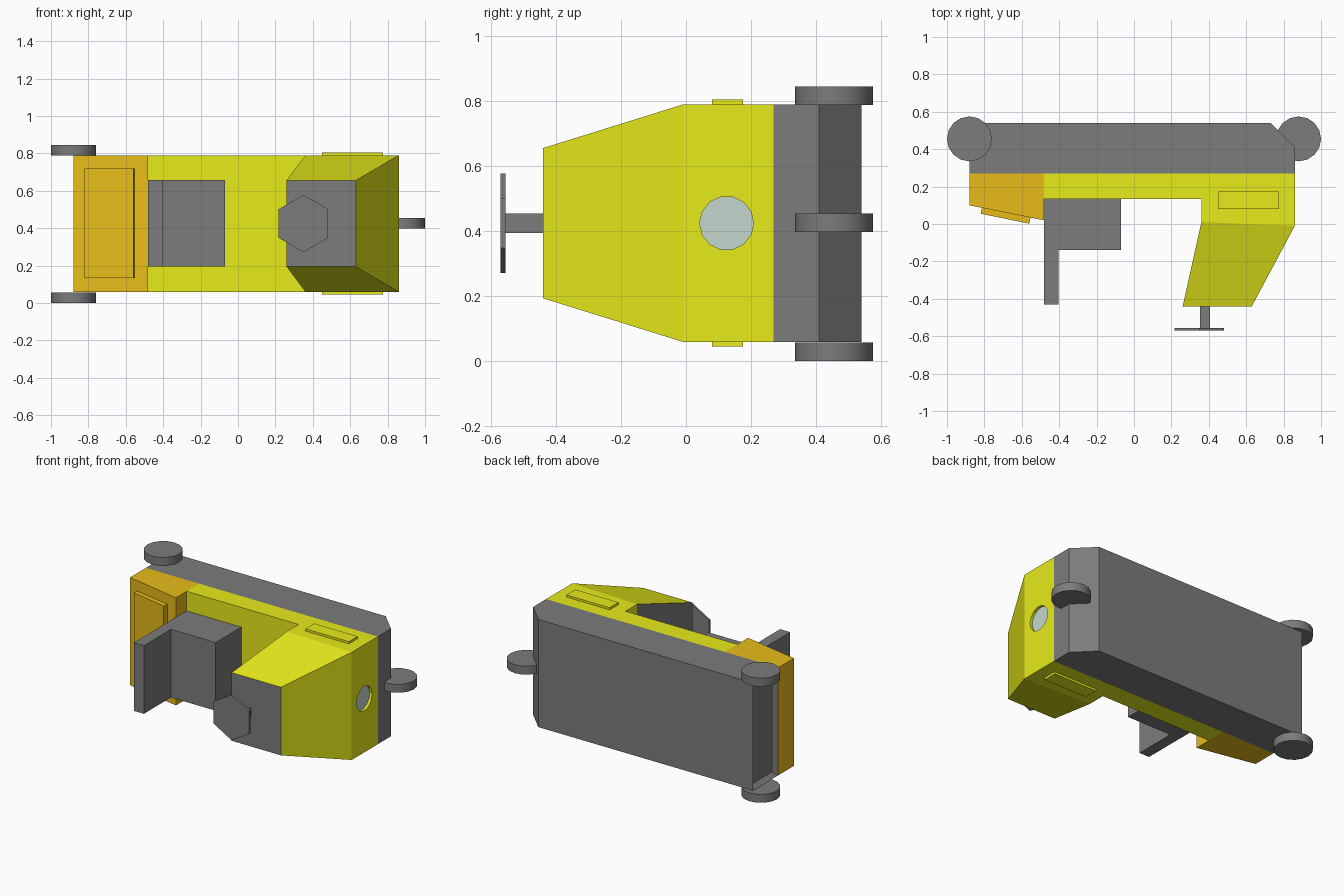
import bpy, bmesh, math
from mathutils import Vector

if "Cube" in bpy.data.objects:
    bpy.data.objects.remove(bpy.data.objects["Cube"])

Z0, Z1, ZC = 0.06, 0.79, 0.425


def material(name, rgb):
    m = bpy.data.materials.new(name)
    m.diffuse_color = (*rgb, 1)
    m.use_nodes = True
    m.node_tree.nodes["Principled BSDF"].inputs["Base Color"].default_value = m.diffuse_color
    return m


YELLOW = material("yellow_paint", (0.8, 0.83, 0.01))
ORANGE = material("orange_paint", (0.8, 0.5, 0.01))
GLASS = material("lamp_glass", (0.55, 0.68, 0.62))
GREY = material("grey", (0.2, 0.2, 0.2))


def finish(name, bm, *mats):
    bmesh.ops.recalc_face_normals(bm, faces=bm.faces)
    me = bpy.data.meshes.new(name)
    bm.to_mesh(me)
    bm.free()
    ob = bpy.data.objects.new(name, me)
    bpy.context.collection.objects.link(ob)
    for m in mats:
        me.materials.append(m)
    return ob


def prism(bm, pts, z0, z1):
    """Extrude an x-y profile along z."""
    f = bm.faces.new([bm.verts.new((x, y, z0)) for x, y in pts])
    new = bmesh.ops.extrude_face_region(bm, geom=[f])["geom"]
    bmesh.ops.translate(bm, vec=(0, 0, z1 - z0),
                        verts=[v for v in new if isinstance(v, bmesh.types.BMVert)])


def profile(name, pts, z0, z1, mat):
    bm = bmesh.new()
    prism(bm, pts, z0, z1)
    return finish(name, bm, mat)


def box(name, x0, x1, y0, y1, z0, z1, mat):
    return profile(name, [(x0, y0), (x1, y0), (x1, y1), (x0, y1)], z0, z1, mat)


def disc(name, centre, r, depth, sides, rot, mat):
    bpy.ops.mesh.primitive_cylinder_add(vertices=sides, radius=r, depth=depth,
                                        location=centre, rotation=rot)
    ob = bpy.context.object
    ob.name = name
    ob.data.materials.append(mat)
    return ob


# Chassis slab with clipped nose and recessed tail panel
bm = bmesh.new()
prism(bm, [(-0.88, 0.27), (0.86, 0.27), (0.86, 0.41), (0.73, 0.54), (-0.88, 0.54)], Z0, Z1)
bmesh.ops.recalc_face_normals(bm, faces=bm.faces)
tail = [f for f in bm.faces if f.normal.x < -0.9]
bmesh.ops.inset_individual(bm, faces=tail, thickness=0.035)
bmesh.ops.translate(bm, verts=tail[0].verts[:], vec=(0.03, 0, 0))
finish("chassis", bm, GREY)

# Floor and lower nose
body = profile("body", [(-0.48, 0.27), (0.86, 0.27), (0.86, -0.01), (0.36, 0.01),
                        (0.36, 0.135), (-0.48, 0.135)], Z0, Z1, YELLOW)

# Tapered cowl with grey dashboard and inner face
bm = bmesh.new()
rings = []
for xa, ya, xb, yb, h in [(0.36, 0.01, 0.86, -0.01, 0.365), (0.26, -0.44, 0.63, -0.44, 0.231)]:
    rings.append([bm.verts.new(p) for p in [(xa, ya, ZC - h), (xb, yb, ZC - h),
                                            (xb, yb, ZC + h), (xa, ya, ZC + h)]])
for i in range(4):
    j = (i + 1) % 4
    f = bm.faces.new((rings[0][i], rings[0][j], rings[1][j], rings[1][i]))
    f.material_index = 1 if i == 3 else 0
bm.faces.new(rings[1]).material_index = 1
finish("cowl", bm, YELLOW, GREY)

# Recessed headlight
side = (0, math.pi / 2, 0)
cutter = disc("lamp_cutter", (0.86, 0.125, ZC), 0.083, 0.05, 14, side, YELLOW)
cutter.hide_render = True
cutter.display_type = 'WIRE'
mod = body.modifiers.new("lamp_hole", 'BOOLEAN')
mod.operation = 'DIFFERENCE'
mod.object = cutter
bpy.context.view_layer.objects.active = body
bpy.ops.object.modifier_apply(modifier=mod.name)
bpy.data.objects.remove(cutter)
disc("headlight", (0.838, 0.125, ZC), 0.083, 0.008, 14, side, GLASS)

# Side trim panels on both flanks
for tag, z0, z1 in [("left", Z1, 0.805), ("right", 0.045, Z0)]:
    box(tag + "_side_panel", 0.45, 0.775, 0.08, 0.175, z0, z1, YELLOW)

# Engine cover under the seat back, with raised hatch
profile("engine_cover", [(-0.88, 0.27), (-0.88, 0.10), (-0.48, 0.02), (-0.48, 0.27)],
        Z0, Z1, ORANGE)
profile("cover_hatch", [(-0.813, 0.087), (-0.82, 0.055), (-0.56, 0.002), (-0.553, 0.035)],
        0.135, 0.72, ORANGE)

# Seat with backrest
profile("seat", [(-0.48, 0.135), (-0.07, 0.135), (-0.07, -0.14), (-0.405, -0.14),
                 (-0.405, -0.43), (-0.48, -0.43)], 0.195, 0.657, GREY)

# Steering column and six-sided wheel
box("steering_column", 0.352, 0.405, -0.556, -0.44, 0.395, 0.455, GREY)
disc("steering_wheel", (0.35, -0.563, ZC), 0.153, 0.015, 6, (math.pi / 2, 0, 0), GREY)

# Three wheels
for name, x, z in [("rear_wheel_left", -0.88, 0.817), ("rear_wheel_right", -0.88, 0.029),
                   ("front_wheel", 0.88, 0.427)]:
    disc(name, (x, 0.455, z), 0.12, 0.057, 16, (0, 0, 0), GREY)
    bpy.ops.object.shade_smooth_by_angle()
